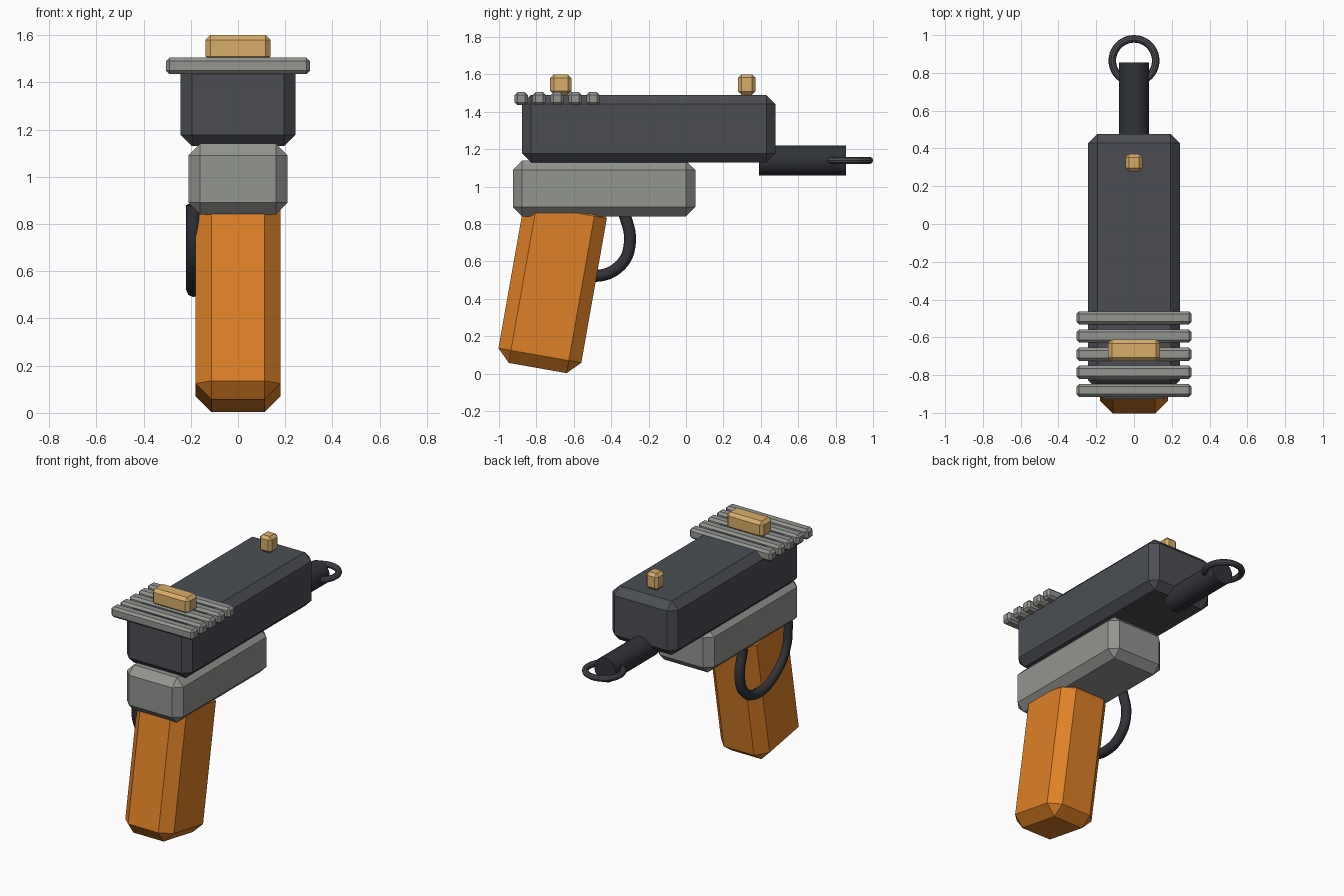
import bpy
import math

if "Cube" in bpy.data.objects:
    bpy.data.objects.remove(bpy.data.objects["Cube"])


def material(name, rgb):
    m = bpy.data.materials.new(name)
    m.diffuse_color = (*rgb, 1)
    m.use_nodes = True
    m.node_tree.nodes["Principled BSDF"].inputs["Base Color"].default_value = m.diffuse_color
    return m


SLIDE = material("dark_steel", (0.07, 0.076, 0.087))
BLACK = material("black_steel", (0.03, 0.033, 0.04))
GREY = material("grey_metal", (0.29, 0.30, 0.28))
ORANGE = material("orange_grip", (0.74, 0.22, 0.02))
TAN = material("tan_sight", (0.69, 0.42, 0.145))


def block(name, center, size, bevel, mat, tilt=0):
    """Box with flat chamfered edges."""
    bpy.ops.mesh.primitive_cube_add(size=1, location=center)
    o = bpy.context.object
    o.name = name
    o.scale = size
    bpy.ops.object.transform_apply(location=False, rotation=False, scale=True)
    o.rotation_euler.x = math.radians(tilt)
    mod = o.modifiers.new("chamfer", 'BEVEL')
    mod.width = bevel
    mod.segments = 1
    mod.limit_method = 'NONE'
    o.data.materials.append(mat)
    return o


# Main body: slide, frame and tilted grip
block("slide", (0, -0.2, 1.31), (0.485, 1.355, 0.36), 0.048, SLIDE)
block("frame", (0, -0.438, 0.99), (0.42, 0.975, 0.30), 0.05, GREY)
block("grip", (0, -0.713, 0.483), (0.36, 0.45, 0.92), 0.068, ORANGE, tilt=-10)

# Row of grip ribs across the rear of the slide
for i in range(5):
    block(f"slide_rib_{i + 1}", (0, -0.881 + 0.096 * i, 1.47),
          (0.61, 0.07, 0.07), 0.015, GREY)

# Sights
block("rear_sight", (0, -0.669, 1.545), (0.274, 0.114, 0.11), 0.02, TAN)
block("front_sight", (0, 0.325, 1.545), (0.09, 0.092, 0.11), 0.018, TAN)

# Barrel
bpy.ops.mesh.primitive_cylinder_add(vertices=32, radius=0.08, depth=0.465,
                                    location=(0, 0.623, 1.14),
                                    rotation=(math.pi / 2, 0, 0))
barrel = bpy.context.object
barrel.name = "barrel"
barrel.data.materials.append(BLACK)
bpy.ops.object.shade_smooth_by_angle()

# Flat ring around the muzzle
bpy.ops.mesh.primitive_torus_add(major_radius=0.115, minor_radius=0.02,
                                 major_segments=40, minor_segments=10,
                                 location=(0, 0.865, 1.14))
ring = bpy.context.object
ring.name = "muzzle_ring"
ring.data.materials.append(SLIDE)
bpy.ops.object.shade_smooth_by_angle()

# Trigger guard: round bar bent into a U beside the grip
path = [(-0.81, 0.88), (-0.785, 0.71), (-0.67, 0.58), (-0.49, 0.522),
        (-0.35, 0.58), (-0.30, 0.70), (-0.335, 0.88)]
curve = bpy.data.curves.new("trigger_guard", 'CURVE')
curve.dimensions = '3D'
curve.bevel_depth = 0.032
curve.bevel_resolution = 2
curve.resolution_u = 6
curve.use_fill_caps = True
spline = curve.splines.new('BEZIER')
spline.bezier_points.add(len(path) - 1)
for p, (y, z) in zip(spline.bezier_points, path):
    p.co = (-0.188, y, z)
    p.handle_left_type = p.handle_right_type = 'AUTO'
curve.materials.append(BLACK)
guard = bpy.data.objects.new("trigger_guard", curve)
bpy.context.collection.objects.link(guard)
